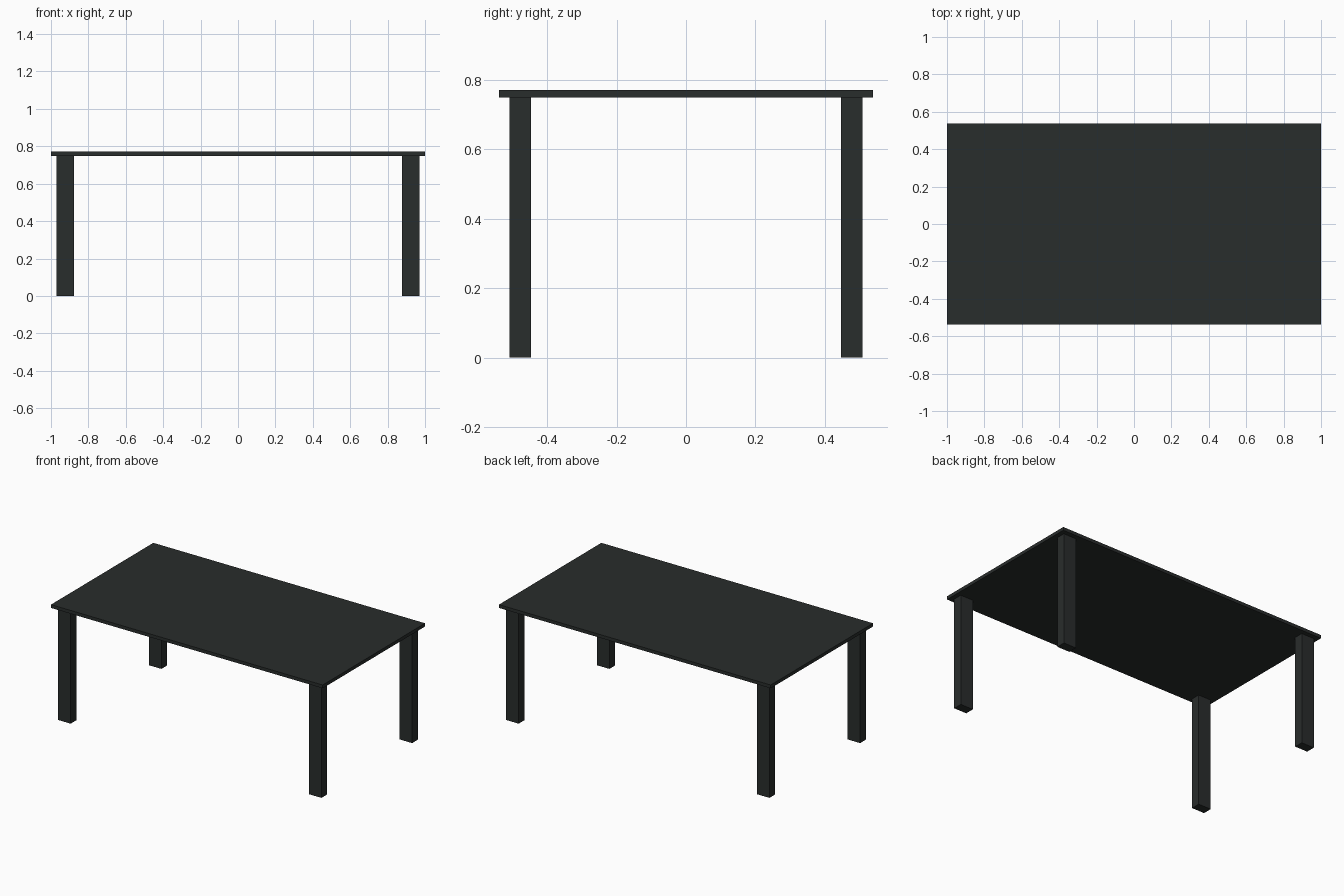
import bpy

if "Cube" in bpy.data.objects:
    bpy.data.objects.remove(bpy.data.objects["Cube"])

mat = bpy.data.materials.new("dark_finish")
mat.diffuse_color = (0.022, 0.026, 0.025, 1)
mat.use_nodes = True
mat.node_tree.nodes["Principled BSDF"].inputs["Base Color"].default_value = mat.diffuse_color


def box(name, size, centre):
    bpy.ops.mesh.primitive_cube_add(size=1, location=centre)
    ob = bpy.context.object
    ob.name = name
    ob.scale = size
    bpy.ops.object.transform_apply(location=False, rotation=False, scale=True)
    ob.data.materials.append(mat)
    return ob


# Thin slab top
TOP_Z, UNDER_Z = 0.771, 0.749
box("table_top", (2.0, 1.076, TOP_Z - UNDER_Z), (0, 0, (TOP_Z + UNDER_Z) / 2))

# Four rectangular legs, slightly inset from the corners
for y_name, sy in (("front", -1), ("back", 1)):
    for x_name, sx in (("left", -1), ("right", 1)):
        box(f"{y_name}_{x_name}_leg", (0.093, 0.061, UNDER_Z),
            (sx * 0.923, sy * 0.477, UNDER_Z / 2))
